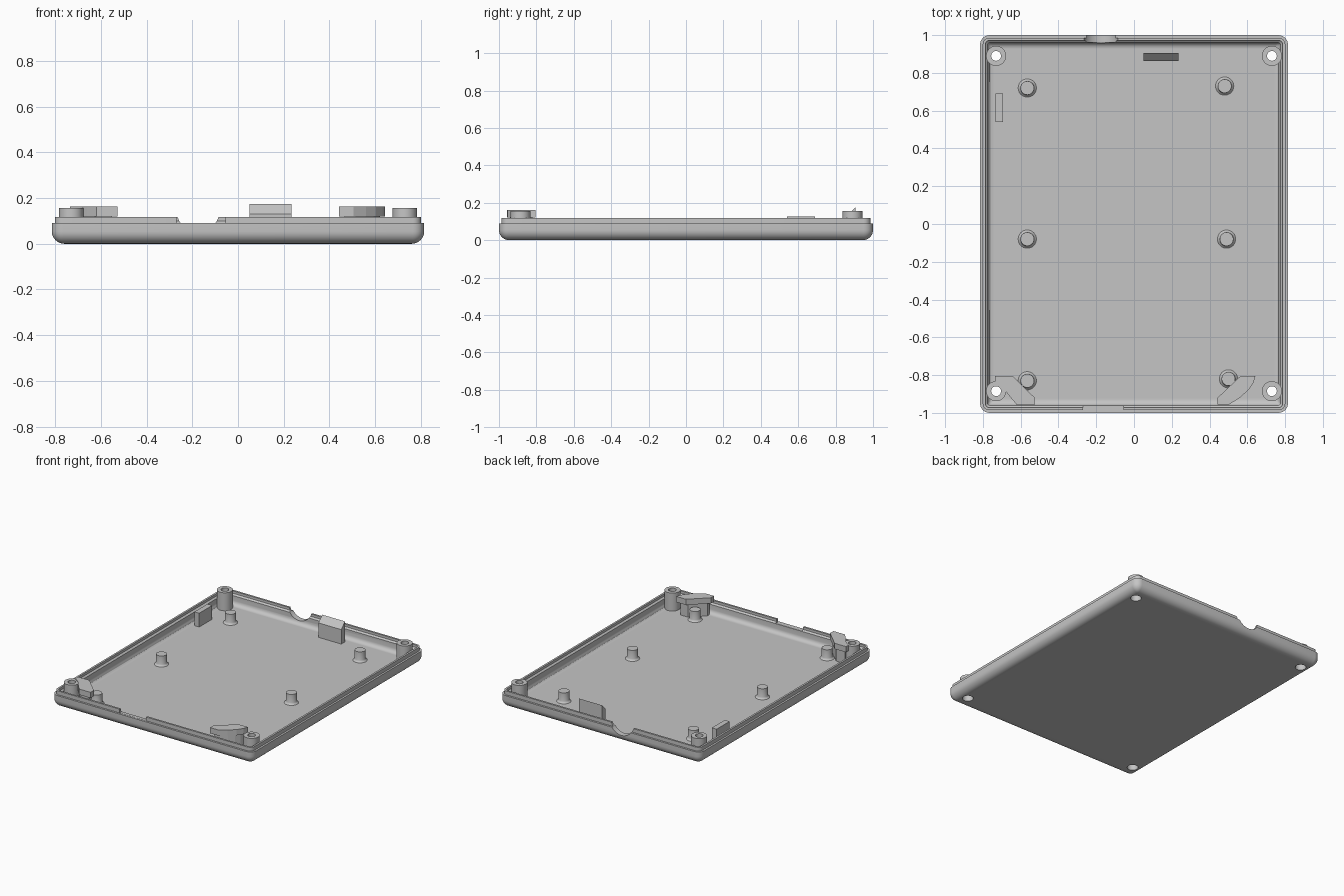
import bpy
import bmesh
from math import sin, cos, pi, radians

cube = bpy.data.objects.get("Cube")
if cube:
    bpy.data.objects.remove(cube)

gray = bpy.data.materials.new("plain_gray")
gray.use_nodes = True
color = (0.56, 0.56, 0.56, 1)
gray.diffuse_color = color
gray.node_tree.nodes["Principled BSDF"].inputs["Base Color"].default_value = color


def finish(name, bm):
    bmesh.ops.recalc_face_normals(bm, faces=bm.faces)
    mesh = bpy.data.meshes.new(name)
    bm.to_mesh(mesh)
    bm.free()
    mesh.materials.append(gray)
    obj = bpy.data.objects.new(name, mesh)
    bpy.context.collection.objects.link(obj)
    return obj


def activate(obj):
    bpy.ops.object.select_all(action='DESELECT')
    obj.select_set(True)
    bpy.context.view_layer.objects.active = obj


def smooth(obj):
    activate(obj)
    bpy.ops.object.shade_smooth_by_angle(angle=radians(35))
    return obj


def loft(name, rings, cap=True):
    """Bridge successive rings of points; close the ends or join them."""
    bm = bmesh.new()
    loops = [[bm.verts.new(p) for p in ring] for ring in rings]
    pairs = list(zip(loops, loops[1:]))
    if not cap:
        pairs.append((loops[-1], loops[0]))
    for a, b in pairs:
        n = len(a)
        for i in range(n):
            j = (i + 1) % n
            bm.faces.new((a[i], a[j], b[j], b[i]))
    if cap:
        bm.faces.new(loops[0])
        bm.faces.new(loops[-1])
    return finish(name, bm)


def lathe(name, profile, x, y, cap=True, sides=32):
    rings = [[(x + r * cos(2 * pi * i / sides), y + r * sin(2 * pi * i / sides), z)
              for i in range(sides)] for r, z in profile]
    return loft(name, rings, cap)


def prism(name, outline, z0, z1):
    return loft(name, [[(x, y, z) for x, y in outline] for z in (z0, z1)])


def box(name, x0, x1, y0, y1, z0, z1):
    return prism(name, [(x0, y0), (x1, y0), (x1, y1), (x0, y1)], z0, z1)


def rounded_ring(inset, z, steps=6):
    """Rounded rectangle at a distance inside the outer outline."""
    r = max(0.05 - inset, 0.012)
    hx, hy = 0.815 - inset - r, 1.0 - inset - r
    ring = []
    for k, (sx, sy) in enumerate(((1, 1), (-1, 1), (-1, -1), (1, -1))):
        for i in range(steps + 1):
            a = (k + i / steps) * pi / 2
            ring.append((sx * hx + r * cos(a), sy * hy + r * sin(a), z))
    return ring


# Tray shell: rounded underside, stepped rim, filleted floor
FLOOR = 0.025
R = 0.055
section = [(R * (1 - sin(a)), R * (1 - cos(a)))
           for a in (i * pi / 16 for i in range(9))]
section += [(0, 0.09), (0.014, 0.09), (0.014, 0.118), (0.028, 0.118),
            (0.028, 0.1), (0.04, 0.09)]
section += [(0.04 + 0.03 * (1 - cos(a)), FLOOR + 0.03 * (1 - sin(a)))
            for a in (i * pi / 8 for i in range(5))]
shell = loft("tray_shell", [rounded_ring(d, z) for d, z in section])

# Cut the screw holes, the front rim gap and the round cable notch
bosses = [(x, y) for x in (-0.73, 0.73) for y in (-0.885, 0.89)]
cutters = [lathe("hole_cutter", [(0.037, -0.05), (0.037, 0.06)], x, y)
           for x, y in bosses]
cutters.append(box("rim_cutter", -0.27, -0.055, -1.05, -0.95, 0.091, 0.2))
circle = [(-0.175 + 0.093 * cos(i * pi / 20), 0.143 + 0.093 * sin(i * pi / 20))
          for i in range(40)]
cutters.append(loft("notch_cutter", [[(x, y, z) for x, z in circle]
                                     for y in (0.9, 1.1)]))
for cutter in cutters:
    cutter.hide_render = True
    mod = shell.modifiers.new("cut", 'BOOLEAN')
    mod.operation = 'DIFFERENCE'
    mod.solver = 'EXACT'
    mod.object = cutter
    activate(shell)
    bpy.ops.object.modifier_apply(modifier=mod.name)
    bpy.data.objects.remove(cutter)
smooth(shell)

# Corner screw bosses with recessed screw heads
for i, (x, y) in enumerate(bosses):
    smooth(lathe(f"screw_boss_{i + 1}",
                 [(0.037, 0.01), (0.053, 0.01), (0.053, 0.157),
                  (0.026, 0.157), (0.026, 0.08), (0.037, 0.08)], x, y, cap=False))

# Support posts with flared feet
posts = [(-0.565, 0.72), (-0.565, -0.08), (-0.565, -0.83),
         (0.48, 0.73), (0.49, -0.08), (0.50, -0.82)]
for i, (x, y) in enumerate(posts):
    smooth(lathe(f"support_post_{i + 1}",
                 [(0.05, 0.02), (0.048, 0.026), (0.041, 0.031),
                  (0.037, 0.04), (0.036, 0.1)], x, y))

# Side rib and sloped back catch
box("side_rib", -0.732, -0.693, 0.54, 0.69, 0.02, 0.126)
catch = [(0.862, 0.02), (0.862, 0.131), (0.905, 0.175), (0.905, 0.02)]
loft("back_catch", [[(x, y, z) for y, z in catch] for x in (0.05, 0.235)])

# Front corner catches: a slab overhanging a recessed support
outlines = {
    "left": [(0.442, -0.92), (0.442, -0.955), (0.505, -0.955), (0.56, -0.92),
             (0.605, -0.88), (0.632, -0.84), (0.643, -0.805), (0.564, -0.805)],
    "right": [(-0.735, -0.805), (-0.735, -0.835), (-0.69, -0.87),
              (-0.66, -0.91), (-0.62, -0.958), (-0.527, -0.958),
              (-0.527, -0.918), (-0.643, -0.805)],
}
for side, outline in outlines.items():
    prism(f"{side}_catch_slab", outline, 0.12, 0.162)
    cx = sum(p[0] for p in outline) / len(outline)
    cy = sum(p[1] for p in outline) / len(outline)
    foot = [(cx + 0.78 * (x - cx), cy + 0.78 * (y - cy)) for x, y in outline]
    prism(f"{side}_catch_support", foot, 0.02, 0.13)
